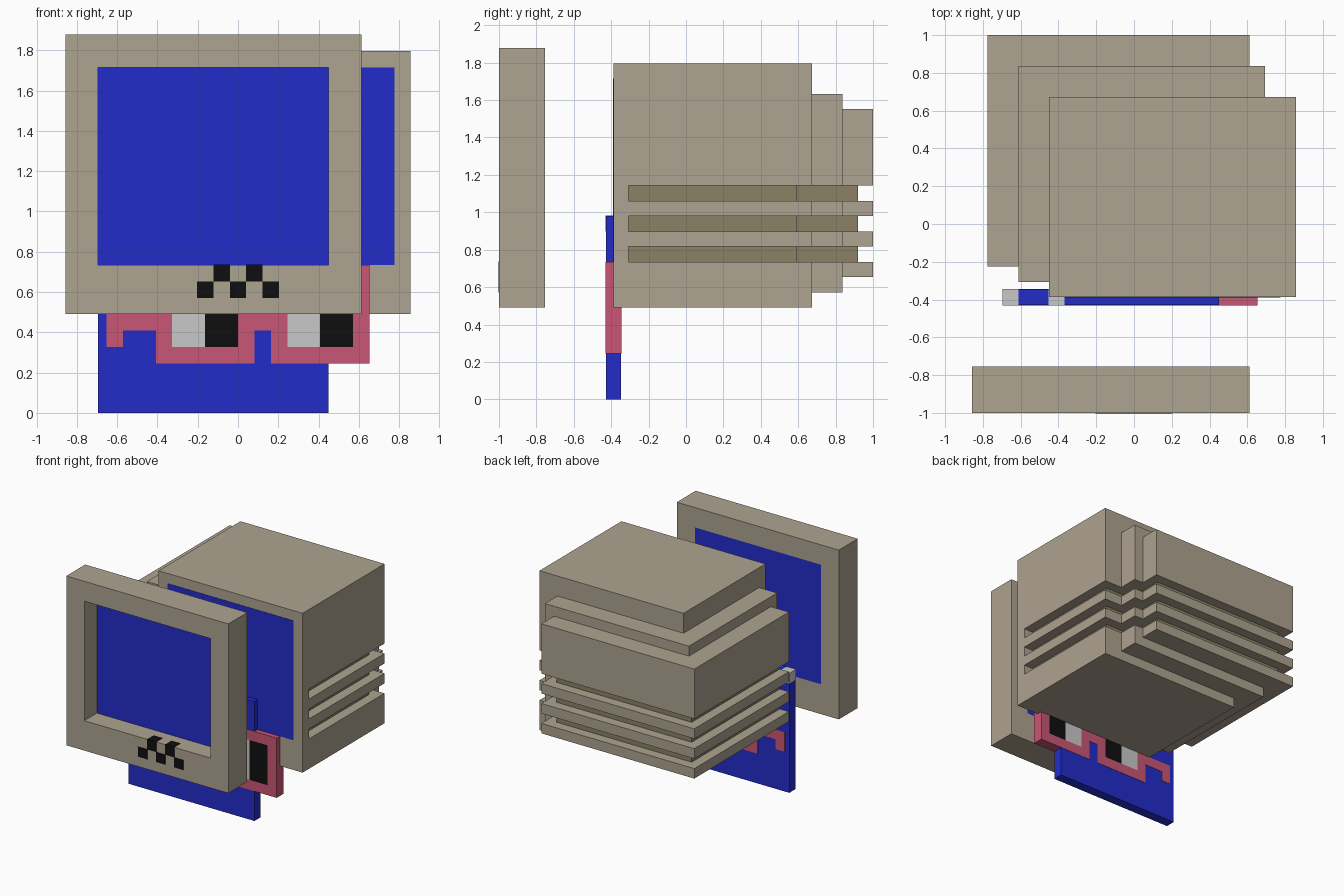
import bpy, bmesh

if "Cube" in bpy.data.objects:
    bpy.data.objects.remove(bpy.data.objects["Cube"])

U = 2 / 24.5   # one block of the grid the model is laid out on
E = 0.03       # tiny lift, in blocks, for painted pixels


def material(name, rgb):
    def lin(c):
        c /= 255
        return c / 12.92 if c <= 0.04045 else ((c + 0.055) / 1.055) ** 2.4
    m = bpy.data.materials.new(name)
    m.diffuse_color = (*[lin(c) for c in rgb], 1)
    m.use_nodes = True
    m.node_tree.nodes["Principled BSDF"].inputs["Base Color"].default_value = m.diffuse_color
    return m


BEIGE = material("beige plastic", (174, 163, 144))
OLIVE = material("dark vent", (139, 129, 101))
BLUE = material("screen blue", (34, 44, 202))
PINK = material("pink", (201, 86, 117))
WHITE = material("pale grey", (201, 201, 201))
BLACK = material("black", (15, 15, 15))


def boxes(name, mat, items):
    """One object from boxes (x0, x1, y0, y1, z0, z1) in block units."""
    bm = bmesh.new()
    for x0, x1, y0, y1, z0, z1 in items:
        vs = bmesh.ops.create_cube(bm, size=1)["verts"]
        for v in vs:
            v.co.x = (x0 + x1) / 2 + v.co.x * (x1 - x0)
            v.co.y = (y0 + y1) / 2 + v.co.y * (y1 - y0)
            v.co.z = (z0 + z1) / 2 + v.co.z * (z1 - z0)
            v.co *= U
    me = bpy.data.meshes.new(name)
    bm.to_mesh(me)
    bm.free()
    me.materials.append(mat)
    ob = bpy.data.objects.new(name, me)
    bpy.context.collection.objects.link(ob)
    return ob


# Front bezel: four bars around a recessed screen
F, B = -12.25, -9.25
boxes("bezel", BEIGE, [
    (-10.5, 7.5, F, B, 6, 9),
    (-10.5, 7.5, F, B, 21, 23),
    (-10.5, -8.5, F, B, 9, 21),
    (5.5, 7.5, F, B, 9, 21),
])
boxes("bezel_screen", BLUE, [(-8.5, 5.5, F + 2, B, 9, 21)])

# Zigzag of black pixels on the bezel chin
boxes("chin_pixels", BLACK,
      [(x - .5, x + .5, F - E, F + 1, 7, 8) for x in (-2, 0, 2)] +
      [(x - .5, x + .5, F - E, F + 1, 8, 9 + E) for x in (-1, 1)])

# Housing: three staggered blocks, each cut by three vent grooves
GROOVES = ((9, 10), (11, 12), (13, 14))


def slats(x0, x1, y0, y1, z0, z1):
    levels = [z0] + [z for g in GROOVES for z in g] + [z1]
    return [(x0, x1, y0, y1, levels[i], levels[i + 1])
            for i in range(0, len(levels), 2)]


boxes("housing_front", BEIGE, slats(-5.5, 10.5, -3.75, 8.25, 6, 22) +
      [(-5.5, 10.5, -4.75, -3.75, 6, 22)])
boxes("housing_middle", BEIGE, slats(-7.5, 8.5, -3.75, 10.25, 7, 20))
boxes("housing_rear", BEIGE, slats(-9.5, 7.5, -2.75, 12.25, 8, 19))

# Dark cores seen inside the grooves
boxes("vent_cores", OLIVE, [
    (x0, x1, y0, y1, a, b)
    for a, b in GROOVES
    for x0, x1, y0, y1 in ((-4.5, 9.5, -3.75, 7.25),
                           (-6.5, 6.5, -3.75, 9.25),
                           (-8.5, 6.5, -2.75, 11.25))
])

# Blue screen face on the housing front
boxes("housing_screen", BLUE, [(-4.5, 9.5, -4.75 - E, -4.72, 9, 21)])

# Low blue panel carrying the pixel creature
P0, P1 = -5.25, -4.25
boxes("picture_panel", BLUE, [(-8.5, 5.5, P0, P1, 0, 12)])
boxes("panel_pixels", WHITE,
      [(x - E, x + 1, P0 - E, P1 + E, 11, 12 + E) for x in (-8.5, -5.5)])


def sprite(name, mat, rects):
    boxes(name, mat, [(x0, x1, P0 - E, P1 + E, z0, z1)
                      for x0, x1, z0, z1 in rects])


# Creature: head around two eyes, notch below, short tail at the left
sprite("creature_body", PINK, [
    (-5, 8, 8, 9), (-5, 1, 3, 4), (2, 8, 3, 4),
    (-5, -4, 4, 8), (7, 8, 4, 8),
    (0, 3, 5, 8), (0, 1, 4, 5), (2, 3, 4, 5),
    (-8, -5, 5, 6), (-8, -7, 4, 5),
])
sprite("eye_whites", WHITE, [(-4, -2, 4, 8), (3, 5, 4, 8)])
sprite("eye_pupils", BLACK, [(-2, 0, 4, 8), (5, 7, 4, 8)])
